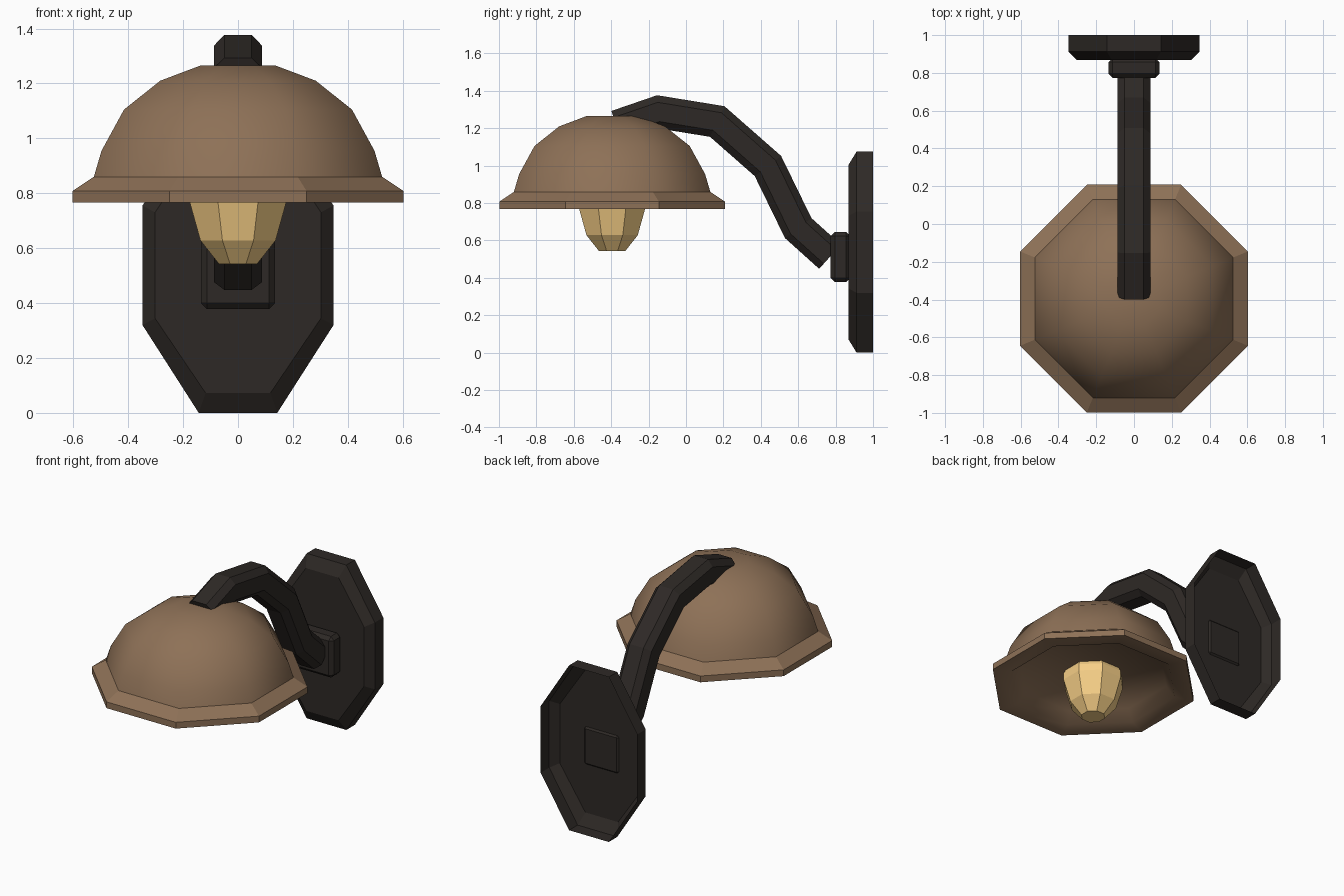
import bpy, bmesh
from math import cos, sin, pi
from mathutils import Vector

if "Cube" in bpy.data.objects:
    bpy.data.objects.remove(bpy.data.objects["Cube"])


def material(name, rgb):
    m = bpy.data.materials.new(name)
    m.diffuse_color = (*rgb, 1)
    m.use_nodes = True
    m.node_tree.nodes["Principled BSDF"].inputs["Base Color"].default_value = m.diffuse_color
    return m


BROWN = material("brown_metal", (0.27, 0.165, 0.095))
DARK = material("dark_iron", (0.027, 0.022, 0.019))
GLOW = material("warm_glass", (0.92, 0.62, 0.24))


def loft(name, rings, mat, cap_first=True, cap_last=True):
    """Skin a list of equally sized closed rings of points."""
    bm = bmesh.new()
    loops = [[bm.verts.new(p) for p in ring] for ring in rings]
    for a, b in zip(loops, loops[1:]):
        for i in range(len(a)):
            j = (i + 1) % len(a)
            bm.faces.new((a[i], a[j], b[j], b[i]))
    if cap_first:
        bm.faces.new(loops[0][::-1])
    if cap_last:
        bm.faces.new(loops[-1])
    bmesh.ops.recalc_face_normals(bm, faces=bm.faces)
    me = bpy.data.meshes.new(name)
    bm.to_mesh(me)
    bm.free()
    me.materials.append(mat)
    ob = bpy.data.objects.new(name, me)
    bpy.context.collection.objects.link(ob)
    return ob


def octagon(apothem, z, cy=-0.395):
    r = apothem / cos(pi / 8)
    return [(r * cos(pi / 8 + k * pi / 4), cy + r * sin(pi / 8 + k * pi / 4), z)
            for k in range(8)]


def chamfered(w, cw, h, ch):
    """Eight corners of a chamfered rectangle: half sizes and inner corner sizes."""
    return [(w, -ch), (w, ch), (cw, h), (-cw, h), (-w, ch), (-w, -ch), (-cw, -h), (cw, -h)]


# Shade: octagonal dome with flared rim and a shallow recessed underside
shade_profile = [(0.44, 0.845), (0.49, 0.775), (0.603, 0.767), (0.603, 0.808), (0.525, 0.86),
                 (0.497, 0.955), (0.415, 1.105), (0.283, 1.21), (0.137, 1.265)]
shade = loft("shade", [octagon(a, z) for a, z in shade_profile], BROWN)
for f in shade.data.polygons:
    f.use_smooth = f.center.z > 0.87 or f.normal.z < -0.3 or len(f.vertices) == 8

# Bulb hanging below the shade
bulb_profile = [(0.07, 0.543), (0.137, 0.628), (0.178, 0.775), (0.178, 0.82), (0.14, 0.90)]
loft("bulb", [octagon(a, z) for a, z in bulb_profile], GLOW)

# Arm: chamfered square section swept along a bent path with mitred joints
path = [Vector(p) for p in [(-0.371, 1.210), (-0.147, 1.287), (0.167, 1.236),
                            (0.438, 0.998), (0.60, 0.666), (0.77, 0.513)]]
rings = []
for i, p in enumerate(path):
    d0 = (path[i] - path[i - 1]).normalized() if i else (path[1] - path[0]).normalized()
    d1 = (path[i + 1] - p).normalized() if i < len(path) - 1 else d0
    t = (d0 + d1).normalized()
    n = Vector((-t.y, t.x)) / t.dot(d0)
    rings.append([(u, p.x + n.x * v, p.y + n.y * v)
                  for u, v in chamfered(0.087, 0.05, 0.087, 0.05)])
loft("arm", rings, DARK)

# Wall plate: hollow-backed elongated octagon with bevelled front
full = chamfered(0.348, 0.143, 0.5375, 0.2175)
face = chamfered(0.302, 0.118, 0.465, 0.193)
loft("wall_plate",
     [[(x, y, z + 0.5375) for x, z in sec]
      for sec, y in ((face, 0.868), (full, 0.912), (full, 1.0))],
     DARK, cap_last=False)

# Collar: bevelled block joining the arm to the plate
cs = bpy.data.meshes.new("collar")
bm = bmesh.new()
bmesh.ops.create_cube(bm, size=1)
bmesh.ops.scale(bm, vec=(0.27, 0.105, 0.268), verts=bm.verts)
bmesh.ops.translate(bm, vec=(0, 0.826, 0.512), verts=bm.verts)
bmesh.ops.bevel(bm, geom=bm.edges[:], offset=0.022, segments=1, affect='EDGES')
bm.to_mesh(cs)
bm.free()
cs.materials.append(DARK)
bpy.context.collection.objects.link(bpy.data.objects.new("collar", cs))
